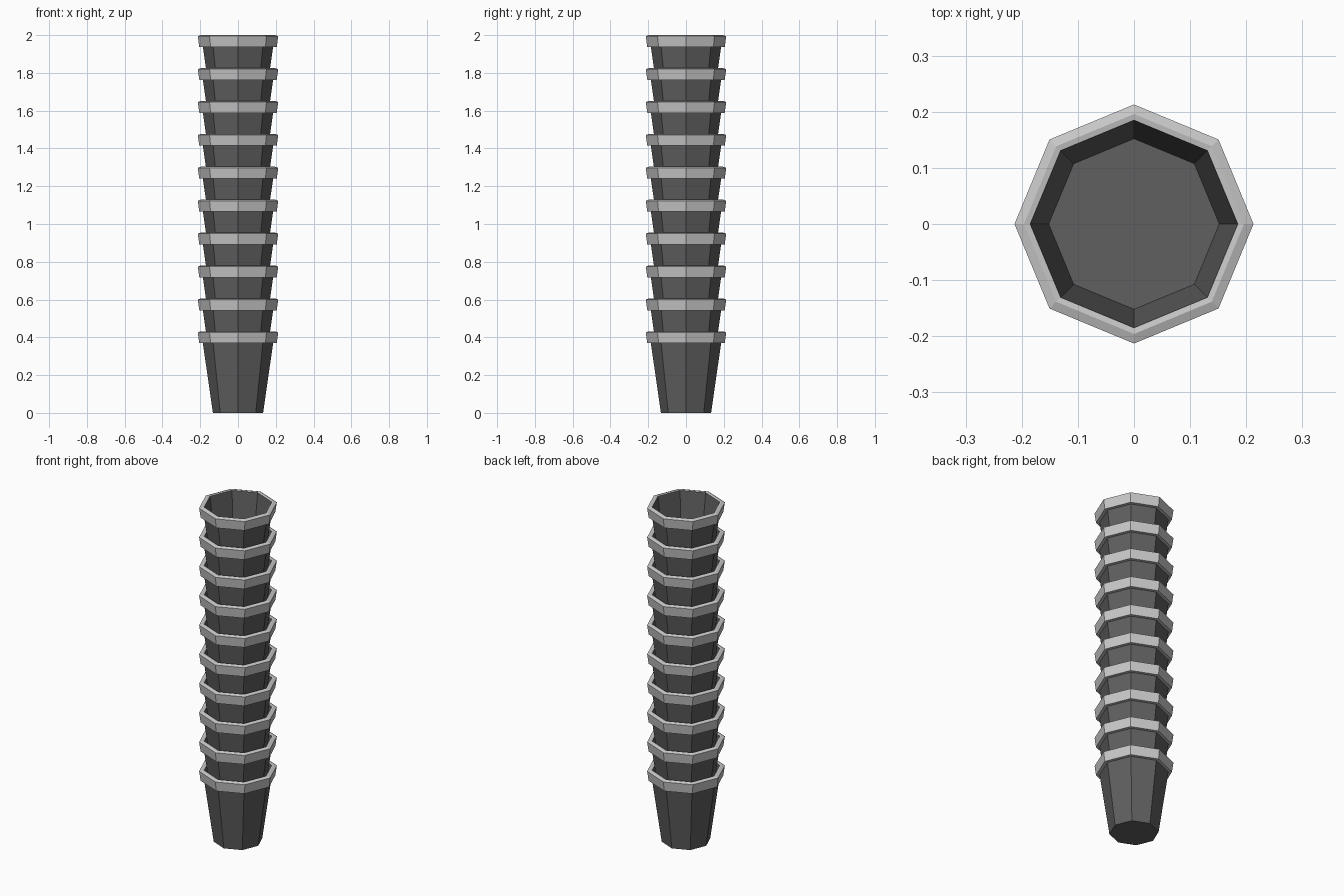
import bpy, bmesh, math

if "Cube" in bpy.data.objects:
    bpy.data.objects.remove(bpy.data.objects["Cube"])

SIDES, CUPS, HEIGHT = 8, 10, 0.432
STEP = (2.0 - HEIGHT) / (CUPS - 1)


def material(name, v):
    m = bpy.data.materials.new(name)
    m.diffuse_color = (v, v, v, 1)
    m.use_nodes = True
    m.node_tree.nodes["Principled BSDF"].inputs["Base Color"].default_value = m.diffuse_color
    return m


dark = material("dark grey plastic", 0.115)
light = material("light grey rim", 0.58)

# cup profile (radius, height) from underside, over the rim, to the inner floor
PROFILE = [(0.133, 0.0), (0.186, 0.369), (0.205, 0.369), (0.213, 0.426),
           (0.196, 0.432), (0.185, 0.430), (0.152, 0.18)]
RIM_BANDS = (1, 2, 3, 4)  # profile segments that belong to the rim


def cup_mesh():
    bm = bmesh.new()
    rings = [[bm.verts.new((r * math.cos(i * math.tau / SIDES),
                            r * math.sin(i * math.tau / SIDES), z))
              for i in range(SIDES)] for r, z in PROFILE]
    for k in range(len(rings) - 1):
        a, b = rings[k], rings[k + 1]
        for i in range(SIDES):
            j = (i + 1) % SIDES
            f = bm.faces.new((a[i], a[j], b[j], b[i]))
            f.material_index = 1 if k in RIM_BANDS else 0
    bm.faces.new(rings[0][::-1])  # underside
    bm.faces.new(rings[-1])       # inner floor
    me = bpy.data.meshes.new("cup")
    bm.to_mesh(me)
    bm.free()
    me.materials.append(dark)
    me.materials.append(light)
    return me


# nested stack of identical cups
mesh = cup_mesh()
for n in range(CUPS):
    cup = bpy.data.objects.new(f"cup_{n + 1}", mesh)
    cup.location.z = n * STEP
    bpy.context.collection.objects.link(cup)
